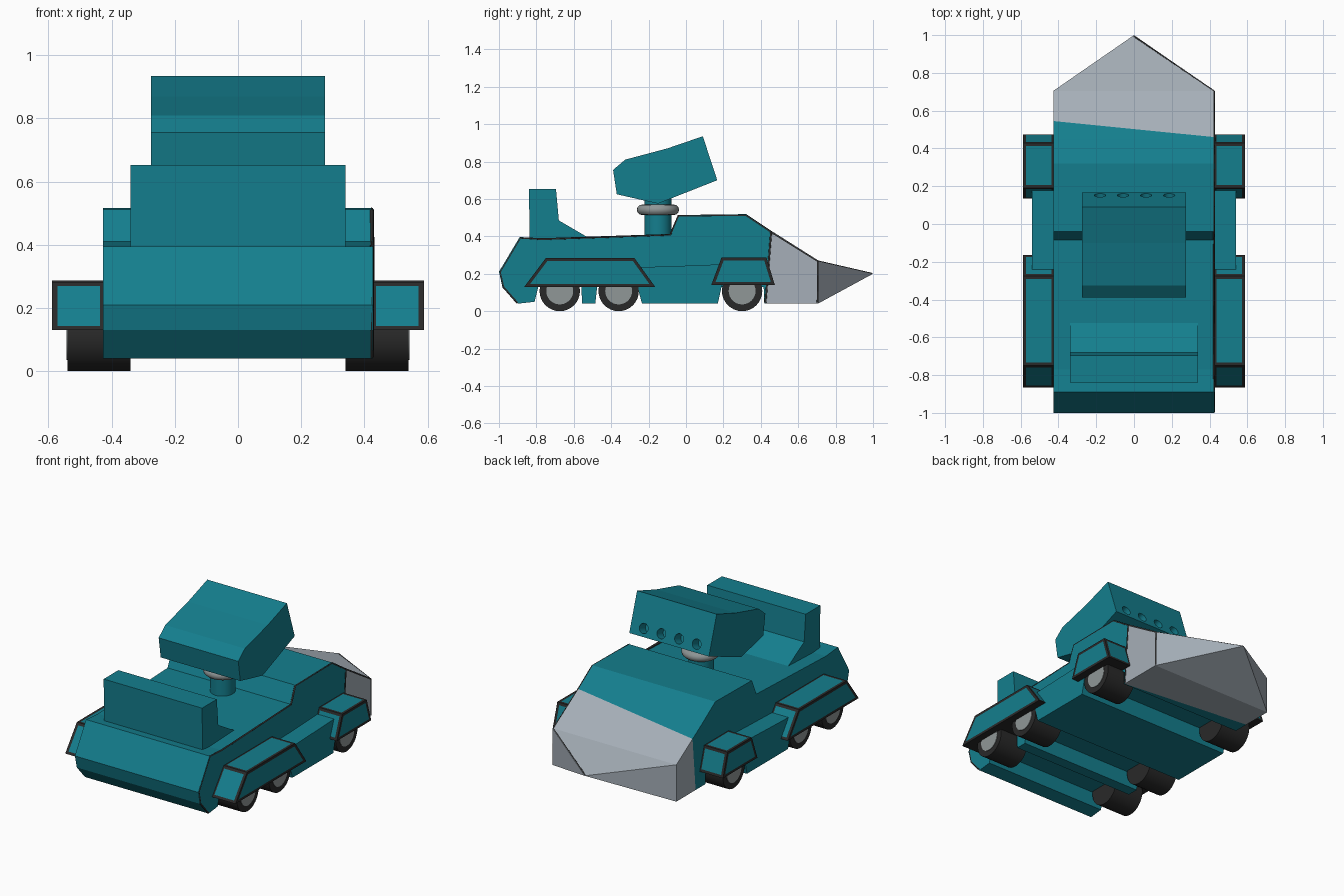
import bpy, bmesh, math
from mathutils import Vector

if "Cube" in bpy.data.objects:
    bpy.data.objects.remove(bpy.data.objects["Cube"])


def material(name, rgb):
    m = bpy.data.materials.new(name)
    m.diffuse_color = (*rgb, 1)
    m.use_nodes = True
    m.node_tree.nodes["Principled BSDF"].inputs["Base Color"].default_value = m.diffuse_color
    return m


TEAL = material("teal", (0.007, 0.21, 0.27))
DARK = material("dark_trim", (0.022, 0.022, 0.022))
GREY = material("light_grey", (0.38, 0.43, 0.48))
HUB = material("hub_grey", (0.28, 0.31, 0.31))


def finish(bm, name, *mats):
    bmesh.ops.recalc_face_normals(bm, faces=bm.faces[:])
    me = bpy.data.meshes.new(name)
    bm.to_mesh(me)
    bm.free()
    ob = bpy.data.objects.new(name, me)
    bpy.context.collection.objects.link(ob)
    for m in mats:
        me.materials.append(m)
    return ob


def prism(profile, x0, x1):
    """Extrude a (y, z) side profile from x0 to x1."""
    bm = bmesh.new()
    face = bm.faces.new([bm.verts.new((x0, y, z)) for y, z in profile])
    ext = bmesh.ops.extrude_face_region(bm, geom=[face], use_keep_orig=True)
    bmesh.ops.translate(bm, vec=(x1 - x0, 0, 0),
                        verts=[v for v in ext["geom"] if isinstance(v, bmesh.types.BMVert)])
    bmesh.ops.recalc_face_normals(bm, faces=bm.faces[:])
    return bm


def cylinder(name, r, depth, loc, rot, mat, sides=32):
    bpy.ops.mesh.primitive_cylinder_add(vertices=sides, radius=r, depth=depth,
                                        location=loc, rotation=rot)
    ob = bpy.context.object
    ob.name = name
    ob.data.materials.append(mat)
    bpy.ops.object.shade_smooth_by_angle()
    return ob


# Hull with wheel gaps underneath, grey nose cut by a slanted seam
W = 0.427
hull = [(-1, .21), (-.98, .13), (-.9, .04), (-.81, .05), (-.79, .13), (-.56, .13),
        (-.555, .04), (-.485, .04), (-.475, .13), (-.26, .13), (-.235, .04), (.17, .04),
        (.19, .13), (.415, .13), (.42, .04), (.705, .04), (.705, .27), (.45, .43),
        (.32, .517), (-.04, .512), (-.085, .41), (-.77, .385), (-.89, .395)]
bm = prism(hull, -W, W)
front = max(bm.faces, key=lambda f: f.calc_center_median().y)
tip = bmesh.ops.poke(bm, faces=[front])["verts"][0]
tip.co = (0, 1, .2)
a, b, c = Vector((-W, .545, .37)), Vector((W, .46, .425)), Vector((W, .425, .04))
n = (b - a).cross(c - a).normalized()
n *= 1 if n.y > 0 else -1
bmesh.ops.bisect_plane(bm, geom=bm.verts[:] + bm.edges[:] + bm.faces[:],
                       plane_co=a, plane_no=n)
bm.normal_update()
for f in bm.faces:
    f.material_index = int(all((v.co - a).dot(n) > -1e-4 for v in f.verts))
finish(bm, "hull", TEAL, GREY)


# Dark trim along the right side of the hull and nose
def trim(name, points, size):
    cu = bpy.data.curves.new(name, "CURVE")
    cu.dimensions = "3D"
    cu.bevel_depth = size
    cu.bevel_resolution = 0
    sp = cu.splines.new("POLY")
    sp.points.add(len(points) - 1)
    for p, co in zip(sp.points, points):
        p.co = (*co, 1)
    ob = bpy.data.objects.new(name, cu)
    bpy.context.collection.objects.link(ob)
    cu.materials.append(DARK)


X = W - .004
trim("hull_edge_trim", [(X, y, z) for y, z in
     [(-.9, .045), (-.975, .13), (-.993, .21), (-.885, .39), (-.77, .383), (-.083, .407),
      (-.04, .508), (.32, .512), (.45, .425), (.702, .267), (.702, .045)]], .007)
trim("seam_trim", [(X, .455, .425), (X, .425, .045)], .009)
trim("nose_upper_trim", [(X, .703, .267), (0, .993, .2)], .005)

# Side pods between the fenders
pod = [(-.26, .13), (-.235, .04), (.17, .04), (.19, .13), (.18, .25), (0, .243), (-.24, .235)]
for s, side in ((1, "right"), (-1, "left")):
    finish(prism(pod, s * .42, s * .54), side + "_side_pod", TEAL)

    # Fenders: dark borders with teal inset panels
    for name, prof in (("rear", [(-.865, .13), (-.75, .283), (-.275, .283), (-.165, .13)]),
                       ("front", [(.135, .14), (.19, .287), (.43, .287), (.475, .14)])):
        bm = prism(prof, s * .42, s * .588)
        bm.normal_update()
        panels = [f for f in bm.faces if f.normal.z > -.5 and f.normal.x * s > -.5]
        for f in bm.faces:
            f.material_index = 1
        bmesh.ops.inset_individual(bm, faces=panels, thickness=.016, use_even_offset=True)
        for f in panels:
            f.material_index = 0
        finish(bm, f"{side}_{name}_fender", TEAL, DARK)

    # Wheels and hubs
    for i, y in enumerate((-.675, -.36, .3)):
        rot = (0, math.pi / 2, 0)
        cylinder(f"{side}_tyre_{i + 1}", .108, .2, (s * .44, y, .108), rot, DARK)
        cylinder(f"{side}_hub_{i + 1}", .072, .2, (s * .443, y, .108), rot, HUB)

# Raised block at the rear
finish(prism([(-.835, .37), (-.84, .652), (-.695, .652), (-.68, .485), (-.5, .38)],
             -.34, .34), "rear_block", TEAL)

# Turret post and ring
cylinder("turret_post", .072, .24, (0, -.15, .5), (0, 0, 0), TEAL)
bpy.ops.mesh.primitive_torus_add(major_radius=.085, minor_radius=.028, major_segments=32,
                                 minor_segments=12, location=(0, -.15, .542))
ring = bpy.context.object
ring.name = "turret_ring"
ring.data.materials.append(HUB)
bpy.ops.object.shade_smooth_by_angle()

# Launcher box with four tube openings low on its forward face
box = finish(prism([(-.37, .625), (-.39, .755), (-.325, .81), (-.1, .87), (.09, .935),
                    (.167, .70), (-.15, .575)], -.275, .275), "launcher_box", TEAL)
tilt = math.atan2(.077, .235)
for i in range(4):
    cut = cylinder(f"tube_cutter_{i + 1}", .03, .12, (-.18 + i * .122, .148, .745),
                   (-math.pi / 2 + tilt, 0, 0), TEAL, 16)
    cut.hide_render = True
    cut.hide_set(True)
    mod = box.modifiers.new("tube", "BOOLEAN")
    mod.operation = "DIFFERENCE"
    mod.solver = "EXACT"
    mod.object = cut
